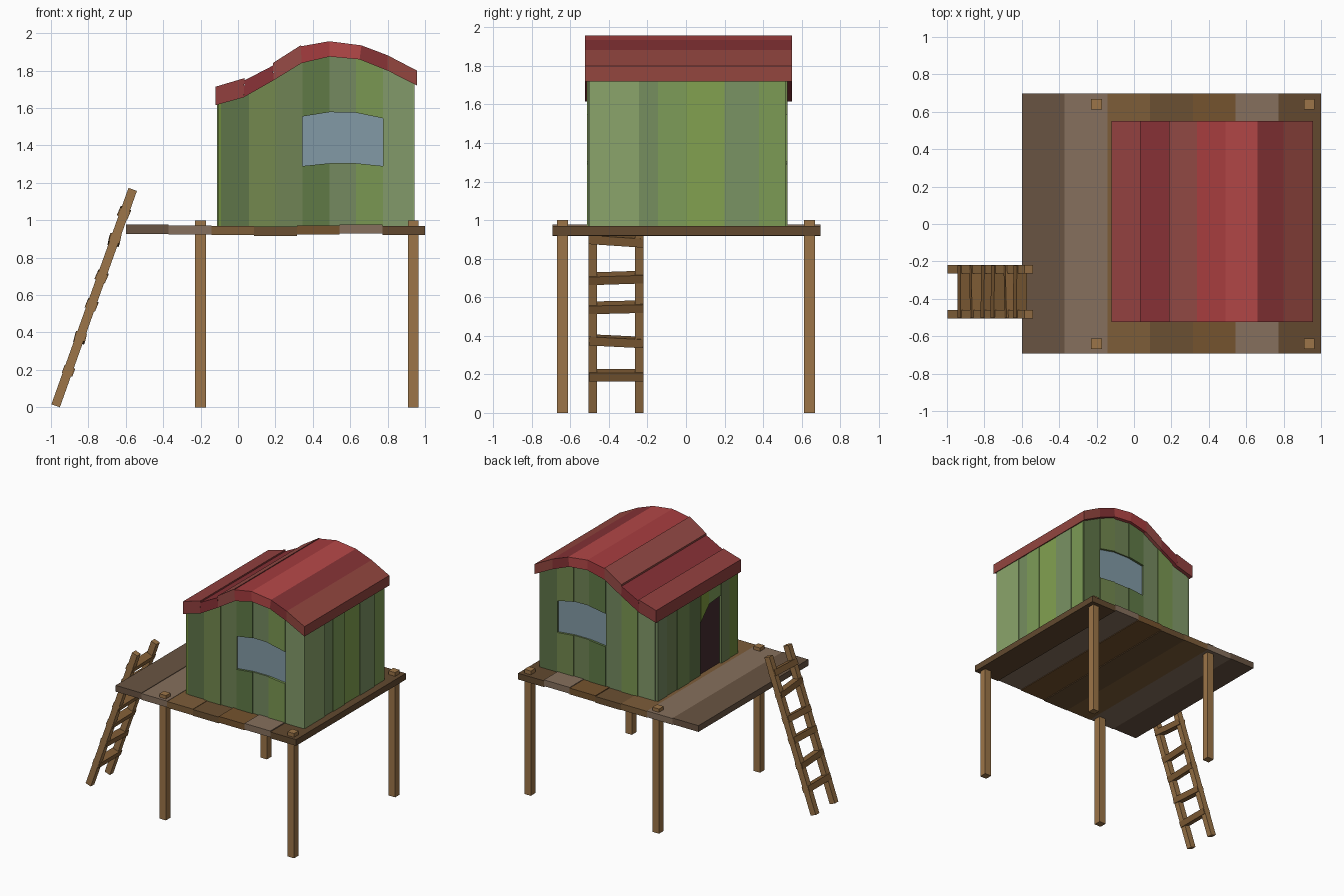
import bpy, bmesh, math
from mathutils import Vector, Matrix

if "Cube" in bpy.data.objects:
    bpy.data.objects.remove(bpy.data.objects["Cube"])

MATS = {}


def material(hexcol):
    if hexcol not in MATS:
        m = bpy.data.materials.new("paint_" + hexcol)
        rgb = [int(hexcol[i:i + 2], 16) / 255 for i in (0, 2, 4)]
        m.diffuse_color = [c / 12.92 if c < 0.04 else ((c + 0.055) / 1.055) ** 2.4 for c in rgb] + [1]
        m.use_nodes = True
        m.node_tree.nodes["Principled BSDF"].inputs["Base Color"].default_value = m.diffuse_color
        MATS[hexcol] = m
    return MATS[hexcol]


def prism(name, pts, axis, a, b, color):
    """Extrude a 2D outline along axis ('x': pts are y,z; 'y': pts are x,z) from a to b."""
    place = (lambda p, t: (t, p[0], p[1])) if axis == 'x' else (lambda p, t: (p[0], t, p[1]))
    bm = bmesh.new()
    lo = [bm.verts.new(place(p, a)) for p in pts]
    hi = [bm.verts.new(place(p, b)) for p in pts]
    bm.faces.new(lo)
    bm.faces.new(hi)
    n = len(pts)
    for i in range(n):
        j = (i + 1) % n
        bm.faces.new((lo[i], lo[j], hi[j], hi[i]))
    bmesh.ops.recalc_face_normals(bm, faces=bm.faces)
    return finish(name, bm, color)


def box(name, center, size, color, rot=None):
    bm = bmesh.new()
    m = Matrix.Translation(center) @ (rot or Matrix()) @ Matrix.Diagonal((*size, 1))
    bmesh.ops.create_cube(bm, size=1, matrix=m)
    return finish(name, bm, color)


def finish(name, bm, color):
    me = bpy.data.meshes.new(name)
    bm.to_mesh(me)
    bm.free()
    me.materials.append(material(color))
    ob = bpy.data.objects.new(name, me)
    bpy.context.collection.objects.link(ob)
    return ob


def lerp(table, x):
    for (x0, z0), (x1, z1) in zip(table, table[1:]):
        if x <= x1:
            return z0 + (z1 - z0) * (x - x0) / (x1 - x0)
    return table[-1][1]


WOOD = "9C7548"
FLOOR = 0.955

# Deck planks
deck = [("695442", .952), ("86705D", .948), ("7D5D39", .945), ("6B5032", .942),
        ("75532E", .948), ("86705D", .953), ("62492F", .945)]
w = 1.6 / 7
for i, (c, z) in enumerate(deck):
    box(f"deck_plank_{i+1}", (-.6 + w * (i + .5), .003, z), (w, 1.392, .05), c)

# Support posts
for x in (-.2, .937):
    for y in (-.64, .64):
        box("support_post", (x, y, .5), (.058, .058, 1), WOOD)

# Ladder rails and slightly crooked rungs
foot, top = Vector((-.975, 0, .008)), Vector((-.563, 0, 1.165))
d = top - foot
tilt = Matrix.Rotation(math.atan2(d.x, d.z), 4, 'Y')
for y in (-.483, -.242):
    box("ladder_rail", (foot + top) / 2 + Vector((0, y, 0)), (.048, .045, d.length), WOOD, tilt)
for z, roll in ((.195, 0), (.372, -3), (.548, 1.5), (.70, 2), (.895, -4), (1.04, 2)):
    p = foot + d * (z / 1.172)
    rot = tilt @ Matrix.Rotation(math.radians(roll), 4, 'X') @ Matrix.Rotation(math.radians(roll * 2), 4, 'Y')
    box("ladder_rung", (p.x, -.362, z), (.06, .282, .046), "835F37", rot)

# Roof: curved row of boards
under = [(-.12, 1.615), (.03, 1.657), (.19, 1.748), (.34, 1.84), (.49, 1.875),
         (.65, 1.86), (.80, 1.80), (.957, 1.72)]
over = [(-.12, 1.71), (.035, 1.756), (.187, 1.835), (.336, 1.93), (.488, 1.957),
        (.66, 1.935), (.80, 1.882), (.957, 1.80)]
reds = ["92403F", "8A3237", "974B46", "A53C3E", "B54848", "873336", "93463F"]
step = [.004, -.008, .006, 0, 0, 0, 0]
for i, c in enumerate(reds):
    q = [(x, z + step[i]) for x, z in (over[i + 1], over[i])]
    prism(f"roof_board_{i+1}", [under[i], under[i + 1], *q], 'y', -.525, .55, c)

# Front and back walls with window openings
edges = [-.09, .06, .205, .345, .49, .63, .775, .935]
sill = [(.345, 1.29), (.49, 1.305), (.63, 1.305), (.775, 1.29)]
head = [(.345, 1.555), (.49, 1.578), (.63, 1.575), (.775, 1.545)]
greens = ["5F7548", "73894F", "708455", "607A46", "758A60", "7A9752", "829A6A"]
for side, face, order in (("front", -.508, 1), ("back", .52, -1)):
    s = -1 if face < 0 else 1
    for i, c in enumerate(greens[::order]):
        a, b = edges[i], edges[i + 1]
        outer = face + s * (.006 if i % 2 else 0)
        inner = face - s * .04
        ta, tb = lerp(under, a) + .012, lerp(under, b) + .012
        name = f"{side}_wall_plank_{i+1}"
        if .34 < a < .7:
            prism(name + "_lower", [(a, FLOOR), (b, FLOOR), (b, lerp(sill, b)), (a, lerp(sill, a))],
                  'y', inner, outer, c)
            prism(name + "_upper", [(a, lerp(head, a)), (b, lerp(head, b)), (b, tb), (a, ta)],
                  'y', inner, outer, c)
        else:
            prism(name, [(a, FLOOR), (b, FLOOR), (b, tb), (a, ta)], 'y', inner, outer, c)
    prism(f"{side}_window_pane", sill + head[::-1], 'y', face - s * .012, face - s * .03, "829AA6")

# Right wall
redges = [-.503, -.245, -.145, 0, .2, .38, .515]
rgreens = ["8BA56B", "768F5F", "7D9C58", "82A150", "7A9363", "7C9B55"]
for i, c in enumerate(rgreens):
    a, b = redges[i], redges[i + 1]
    prism(f"right_wall_plank_{i+1}", [(a, FLOOR), (b, FLOOR), (b, 1.74), (a, 1.74)],
          'x', .905, .944 - .006 * (i % 2), c)

# Left wall with crooked doorway
ledges = [-.503, -.39, -.29, -.13, -.03, .12, .27, .40, .515]
lgreens = ["6F8A3C", "708455", "7D9C58", "7F9B3F", "5F7548", "6F8A4F", "708455", "758A60"]
lintel = [(-.29, 1.515), (-.13, 1.5), (-.03, 1.40)]
for i, c in enumerate(lgreens):
    a, b = ledges[i], ledges[i + 1]
    door = -.3 < a < -.1
    za, zb = (lerp(lintel, a), lerp(lintel, b)) if door else (FLOOR, FLOOR)
    prism(f"left_wall_plank_{i+1}", [(a, za), (b, zb), (b, 1.635), (a, 1.635)],
          'x', -.07, -.108 - .005 * (i % 2), c)
prism("door_panel", [(-.03, FLOOR), (-.29, FLOOR)] + lintel, 'x', -.078, -.095, "452C30")
